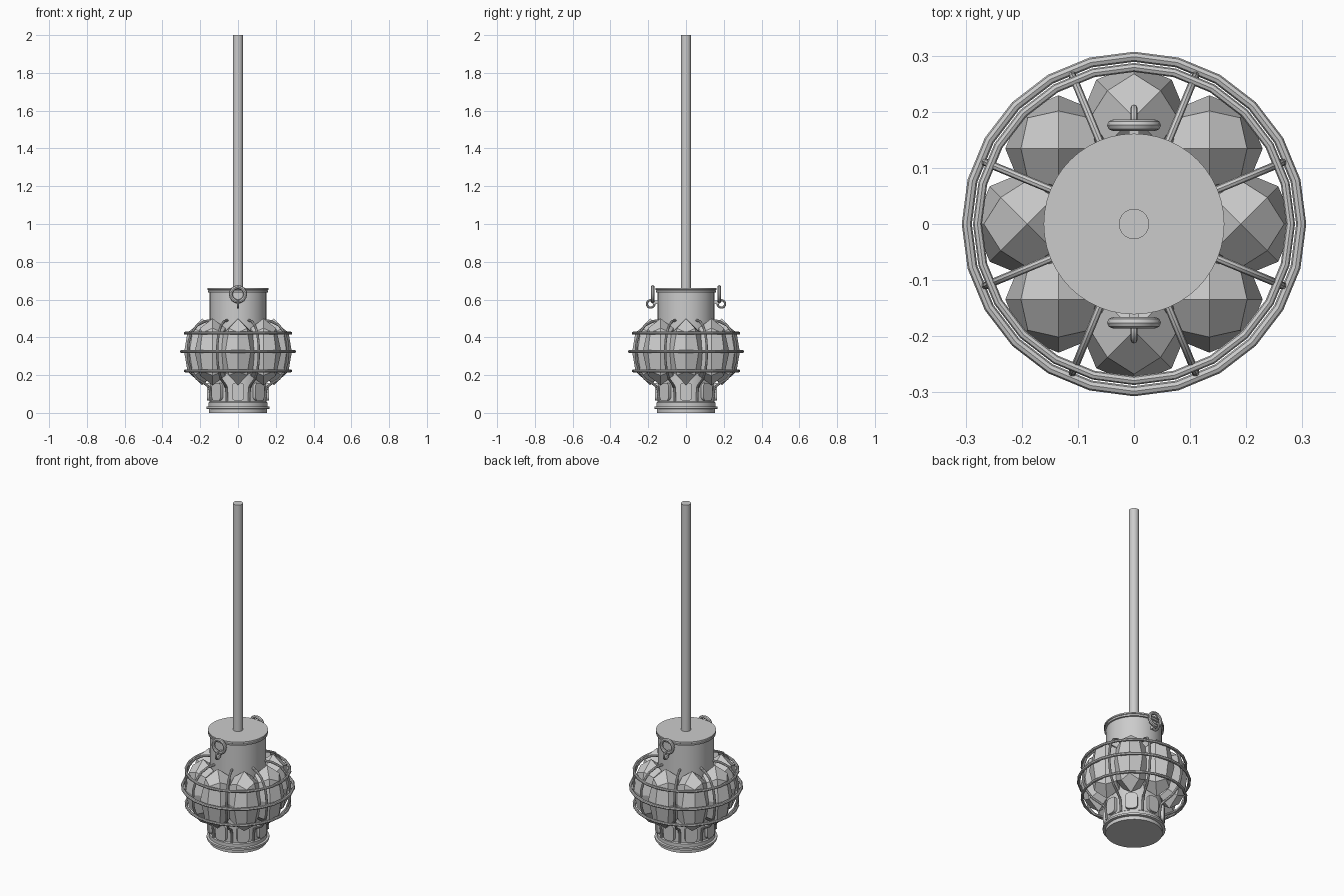
import bpy, bmesh, math
from mathutils import Matrix, Vector

old = bpy.data.objects.get("Cube")
if old:
    bpy.data.objects.remove(old, do_unlink=True)

GREY = (0.6, 0.6, 0.6, 1)
metal = bpy.data.materials.new("plain grey")
metal.use_nodes = True
metal.diffuse_color = GREY
metal.node_tree.nodes["Principled BSDF"].inputs["Base Color"].default_value = GREY


def add_object(name, bm, smooth=False):
    bmesh.ops.recalc_face_normals(bm, faces=bm.faces)
    mesh = bpy.data.meshes.new(name)
    bm.to_mesh(mesh)
    bm.free()
    mesh.materials.append(metal)
    ob = bpy.data.objects.new(name, mesh)
    bpy.context.collection.objects.link(ob)
    if smooth:
        bpy.ops.object.select_all(action='DESELECT')
        ob.select_set(True)
        bpy.context.view_layer.objects.active = ob
        bpy.ops.object.shade_smooth_by_angle(angle=math.radians(35))
    return ob


def lathe(name, profile, segments=48):
    """Revolve (radius, height) points around z; ends are closed."""
    bm = bmesh.new()
    rows = []
    for r, z in profile:
        rows.append([bm.verts.new((r * math.cos(math.tau * i / segments),
                                   r * math.sin(math.tau * i / segments), z))
                     for i in range(segments)])
    for a, b in zip(rows, rows[1:]):
        for i in range(segments):
            j = (i + 1) % segments
            bm.faces.new((a[i], a[j], b[j], b[i]))
    bm.faces.new(rows[0])
    bm.faces.new(rows[-1])
    return add_object(name, bm, True)


def tube(bm, path, radius, sides=8, closed=False):
    """Sweep a round section along a planar path of vectors."""
    n = len(path)
    normal = (path[1] - path[0]).cross(path[n // 2] - path[0]).normalized()
    rows = []
    for i, p in enumerate(path):
        ahead = path[(i + 1) % n] if closed or i < n - 1 else p
        behind = path[i - 1] if closed or i else p
        side = (ahead - behind).normalized().cross(normal)
        rows.append([bm.verts.new(p + radius * (side * math.cos(math.tau * k / sides)
                                                + normal * math.sin(math.tau * k / sides)))
                     for k in range(sides)])
    pairs = list(zip(rows, rows[1:]))
    if closed:
        pairs.append((rows[-1], rows[0]))
    for a, b in pairs:
        for k in range(sides):
            m = (k + 1) % sides
            bm.faces.new((a[k], a[m], b[m], b[k]))
    if not closed:
        bm.faces.new(rows[0])
        bm.faces.new(rows[-1])


def ring(name, centre, u, v, major, minor, segments, smooth=False):
    bm = bmesh.new()
    path = [Vector(centre) + major * (Vector(u) * math.cos(math.tau * i / segments)
                                      + Vector(v) * math.sin(math.tau * i / segments))
            for i in range(segments)]
    tube(bm, path, minor, closed=True)
    return add_object(name, bm, smooth)


X, Y, Z = (1, 0, 0), (0, 1, 0), (0, 0, 1)

# Pole, upper collar with its lid, and lower base with its flange
lathe("pole", [(0.027, 0.64), (0.027, 2.0)], 32)
lathe("upper_collar", [(0.15, 0.4), (0.15, 0.638), (0.16, 0.638), (0.16, 0.645),
                       (0.157, 0.647), (0.157, 0.65), (0.161, 0.652), (0.161, 0.66)])
lathe("lower_base", [(0.153, 0), (0.153, 0.02), (0.168, 0.022), (0.168, 0.033),
                     (0.156, 0.035), (0.156, 0.055), (0.15, 0.06), (0.15, 0.24)])

# Faceted crystals: a cube split once and rounded to a tall ball
for i in range(8):
    bm = bmesh.new()
    bmesh.ops.create_cube(bm, size=2)
    bmesh.ops.subdivide_edges(bm, edges=bm.edges[:], cuts=1, use_grid_fill=True)
    for vert in bm.verts:
        vert.co.normalize()
        vert.co.x *= 0.095
        vert.co.y *= 0.095
        vert.co.z *= 0.177
    place = (Matrix.Rotation(math.tau * i / 8, 4, 'Z')
             @ Matrix.Translation((0.19, 0, 0.323))
             @ Matrix.Rotation(math.pi / 4, 4, 'Z'))
    bm.transform(place)
    add_object(f"crystal_{i + 1}", bm)

# Cage hoops
ring("cage_hoop_top", (0, 0, 0.422), X, Y, 0.279, 0.008, 24)
ring("cage_hoop_middle", (0, 0, 0.325), X, Y, 0.298, 0.009, 24)
ring("cage_hoop_bottom", (0, 0, 0.222), X, Y, 0.279, 0.008, 24)

# Cage ribs bowing between the crystals, from collar to base
rib = [(0.148, 0.49), (0.19, 0.485), (0.235, 0.463), (0.268, 0.422), (0.283, 0.375),
       (0.287, 0.325), (0.283, 0.27), (0.268, 0.222), (0.235, 0.18), (0.19, 0.155),
       (0.163, 0.135), (0.157, 0.10), (0.154, 0.06)]
for i in range(8):
    a = math.tau * (i + 0.5) / 8
    bm = bmesh.new()
    tube(bm, [Vector((r * math.cos(a), r * math.sin(a), z)) for r, z in rib], 0.007)
    add_object(f"cage_rib_{i + 1}", bm, True)

# Rounded panels around the base
for i in range(8):
    bm = bmesh.new()
    bmesh.ops.create_cube(bm, size=1)
    bmesh.ops.scale(bm, vec=(0.024, 0.066, 0.095), verts=bm.verts)
    edges = [e for e in bm.edges
             if abs(e.verts[0].co.x - e.verts[1].co.x) > 0.01]
    bmesh.ops.bevel(bm, geom=edges, offset=0.02, segments=4, profile=0.5,
                    affect='EDGES')
    bm.transform(Matrix.Rotation(math.tau * i / 8, 4, 'Z')
                 @ Matrix.Translation((0.152, 0, 0.112)))
    add_object(f"base_panel_{i + 1}", bm, True)

# Lifting eyes with a small link hanging from each, front and back
for name, s in (("front", -1), ("back", 1)):
    ring(name + "_eye", (0, s * 0.176, 0.628), X, Z, 0.038, 0.01, 16, True)
    ring(name + "_link", (0, s * 0.187, 0.577), Y, Z, 0.02, 0.006, 14, True)
    bm = bmesh.new()
    bmesh.ops.create_cube(bm, size=1)
    bmesh.ops.scale(bm, vec=(0.018, 0.035, 0.018), verts=bm.verts)
    bmesh.ops.translate(bm, vec=(0, s * 0.16, 0.585), verts=bm.verts)
    add_object(name + "_lug", bm)
